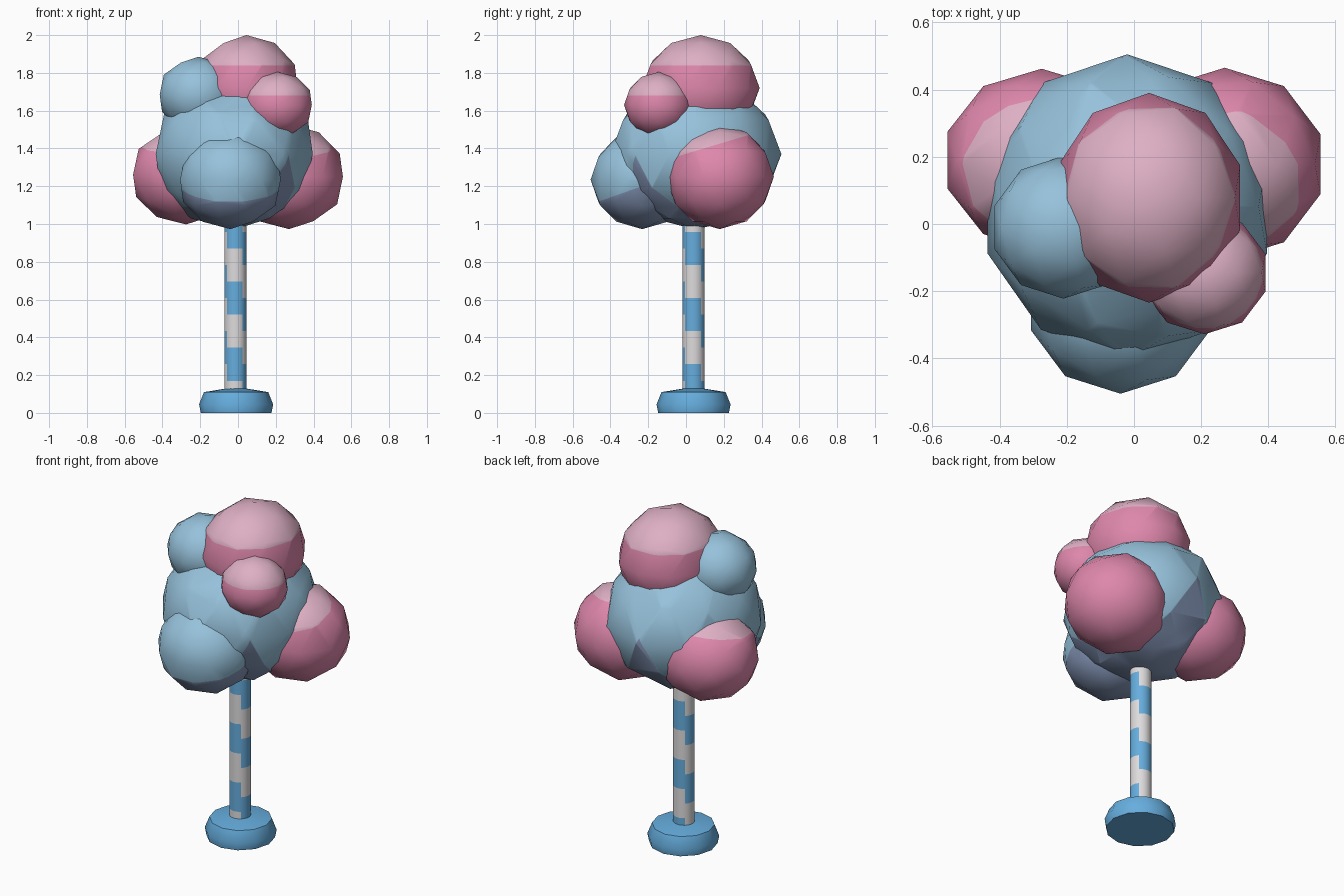
import bpy, bmesh, math
from mathutils import Vector

if "Cube" in bpy.data.objects:
    bpy.data.objects.remove(bpy.data.objects["Cube"])


def material(name, r, g, b):
    # sRGB values converted to linear
    m = bpy.data.materials.new(name)
    m.diffuse_color = [(c / 12.92 if c < 0.04 else ((c + 0.055) / 1.055) ** 2.4) for c in (r, g, b)] + [1]
    m.use_nodes = True
    m.node_tree.nodes["Principled BSDF"].inputs["Base Color"].default_value = m.diffuse_color
    return m


SKY = material("soft blue", 0.59, 0.76, 0.86)
SHADE = material("dusky blue", 0.52, 0.59, 0.72)
PINK = material("candy pink", 0.87, 0.53, 0.67)
PALE = material("pale pink", 0.87, 0.69, 0.77)
BLUE = material("bright blue", 0.40, 0.68, 0.87)
WHITE = material("off white", 0.87, 0.86, 0.86)


def finish(bm, name, mats, angle=None):
    me = bpy.data.meshes.new(name)
    bm.to_mesh(me)
    bm.free()
    ob = bpy.data.objects.new(name, me)
    bpy.context.collection.objects.link(ob)
    for m in mats:
        me.materials.append(m)
    me.shade_smooth()
    if angle:
        bpy.ops.object.select_all(action='DESELECT')
        ob.select_set(True)
        bpy.context.view_layer.objects.active = ob
        bpy.ops.object.shade_smooth_by_angle(angle=math.radians(angle))
    return ob


def cut(bm, point, normal):
    bmesh.ops.bisect_plane(bm, geom=bm.verts[:] + bm.edges[:] + bm.faces[:],
                           dist=0.0001, plane_co=point, plane_no=normal)


def puff(name, centre, radii, mats, cut_z, slope=0.0, spikes=()):
    # low-poly ball, cut by a plane: first colour above, second below;
    # spikes are (angle, top z) tents of the second colour
    bm = bmesh.new()
    bmesh.ops.create_icosphere(bm, subdivisions=2, radius=1)
    c = Vector(centre)
    for v in bm.verts:
        v.co = Vector(a * b for a, b in zip(v.co, radii)) + c
    point, normal = Vector((c.x, c.y, cut_z)), Vector((0, -slope, 1)).normalized()
    cut(bm, point, normal)
    tents = []
    for angle, top in spikes:
        a = math.radians(angle)
        out, side = Vector((math.cos(a), math.sin(a), 0)), Vector((-math.sin(a), math.cos(a), 0))
        apex = Vector((c.x, c.y, top))
        planes = [Vector((0, 0, 1)) + side * s for s in (2.0, -2.0)]
        for n in planes:
            cut(bm, apex, n.normalized())
        tents.append((out, apex, planes))
    for f in bm.faces:
        p = f.calc_center_median()
        low = (p - point).dot(normal) < 0
        for out, apex, planes in tents:
            low = low or ((p - apex).dot(out) > 0 and all((p - apex).dot(n) < 0 for n in planes))
        f.material_index = 1 if low else 0
    finish(bm, name, mats)


# Cotton foliage
puff("main_foliage", (-0.02, 0.052, 1.37), (0.437, 0.453, 0.40), (SKY, SHADE), 1.09,
     spikes=((92, 1.40), (-48, 1.36)))
puff("front_foliage", (-0.04, -0.232, 1.235), (0.28, 0.273, 0.262), (SKY, SHADE), 1.20, 0.35)
puff("left_foliage", (-0.275, 0.19, 1.26), (0.295, 0.272, 0.262), (PALE, PINK), 1.41, 0.15)
puff("right_foliage", (0.27, 0.178, 1.25), (0.30, 0.287, 0.277), (PALE, PINK), 1.425, 0.3)
puff("top_foliage", (0.045, 0.078, 1.72), (0.285, 0.312, 0.28), (PALE, PINK), 1.838)
puff("small_pink_foliage", (0.21, -0.145, 1.63), (0.19, 0.183, 0.175), (PALE, PINK), 1.68)
puff("small_blue_foliage", (-0.21, -0.01, 1.685), (0.215, 0.212, 0.2), (SKY, SHADE), 1.49)


def lathe(bm, profile, sides, cx, cy, start=0.0):
    rings = [[bm.verts.new((cx + r * math.cos(start + 2 * math.pi * i / sides),
                            cy + r * math.sin(start + 2 * math.pi * i / sides), z))
              for i in range(sides)] for r, z in profile]
    for k in range(len(rings) - 1):
        for i in range(sides):
            j = (i + 1) % sides
            f = bm.faces.new((rings[k][i], rings[k][j], rings[k + 1][j], rings[k + 1][i]))
            yield k, i, f
    bm.faces.new(rings[0][::-1])
    bm.faces.new(rings[-1])


# Trunk with stepped spiral stripes: four sectors, each a half band lower
bm = bmesh.new()
step = 0.0875
heights = [0.0825 + step * k for k in range(12)]
for k, i, f in lathe(bm, [(0.059, z) for z in heights], 20, -0.014, 0.04, math.radians(-139)):
    f.material_index = 0 if (k - 1 + i // 5) % 4 in (0, 1) else 1
finish(bm, "striped_trunk", (BLUE, WHITE), 40)

# Rounded foot
bm = bmesh.new()
list(lathe(bm, [(0.187, 0), (0.196, 0.045), (0.17, 0.11), (0.06, 0.128)], 12, -0.01, 0.04))
finish(bm, "base", (BLUE,), 40)
